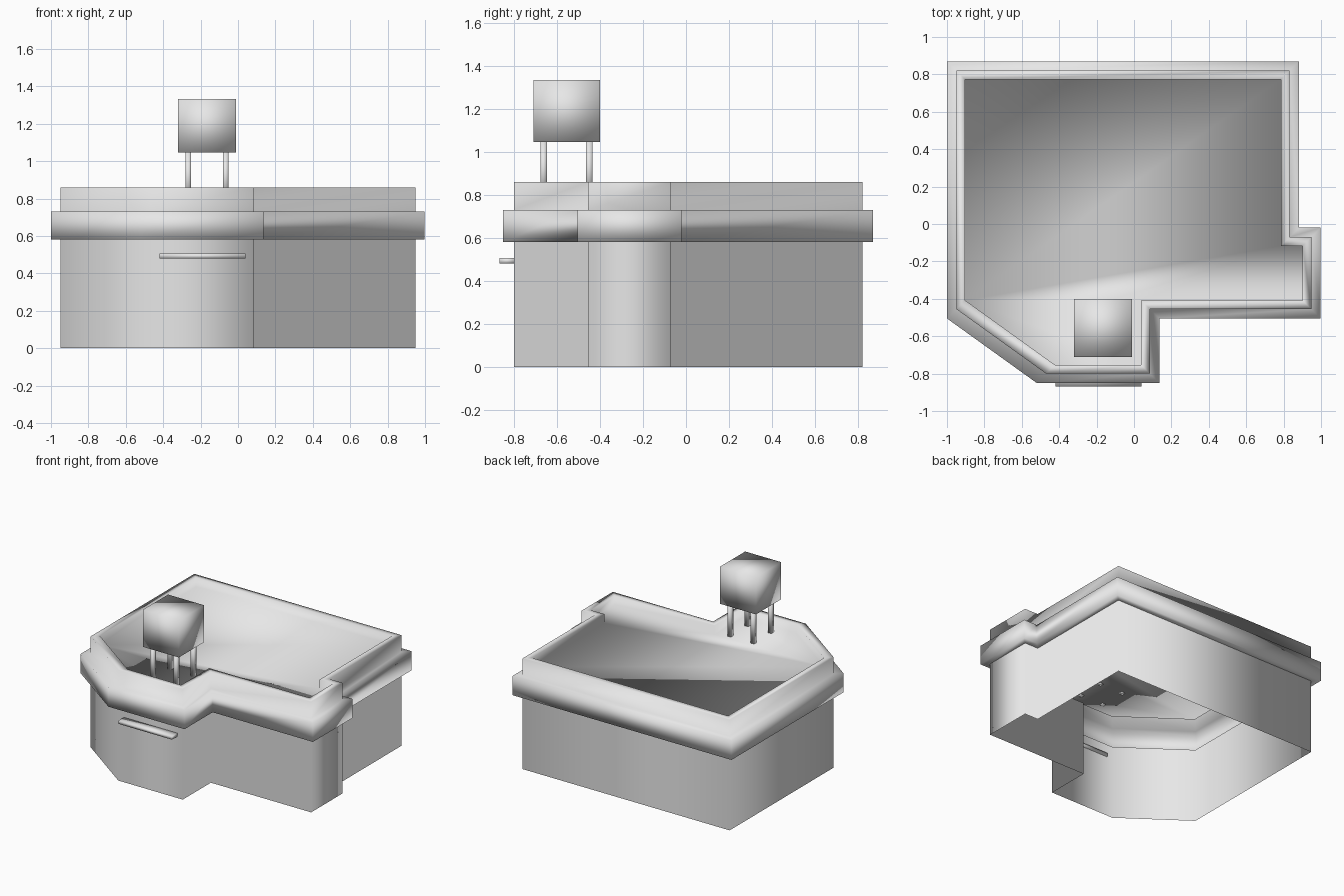
import bpy, bmesh
from mathutils import Vector

cube = bpy.data.objects.get("Cube")
if cube:
    bpy.data.objects.remove(cube, do_unlink=True)

# One plain grey for the whole building
grey = bpy.data.materials.new("plain grey")
grey.use_nodes = True
grey.diffuse_color = (0.8, 0.8, 0.8, 1)
grey.node_tree.nodes["Principled BSDF"].inputs["Base Color"].default_value = (0.8, 0.8, 0.8, 1)

# Footprint of the walls, counter-clockwise
FOOTPRINT = [Vector(p) for p in (
    (-0.95, 0.82), (-0.95, -0.455), (-0.47, -0.80), (0.085, -0.80), (0.085, -0.455),
    (0.948, -0.455), (0.948, -0.07), (0.832, -0.07), (0.832, 0.82))]


def finish(name, bm):
    mesh = bpy.data.meshes.new(name)
    bm.to_mesh(mesh)
    bm.free()
    for poly in mesh.polygons:
        poly.use_smooth = True
    mesh.materials.append(grey)
    obj = bpy.data.objects.new(name, mesh)
    bpy.context.collection.objects.link(obj)
    return obj


def outline(offset):
    """Footprint with each corner pushed out diagonally."""
    points = []
    for i, p in enumerate(FOOTPRINT):
        a = p - FOOTPRINT[i - 1]
        b = FOOTPRINT[(i + 1) % len(FOOTPRINT)] - p
        a.normalize()
        b.normalize()
        out = Vector((a.y + b.y, -a.x - b.x))
        points.append(p + offset * Vector((1 if out.x > 0 else -1, 1 if out.y > 0 else -1)))
    return points


def sweep(name, profile, cap=False):
    """Run an (offset, height) profile around the footprint."""
    bm = bmesh.new()
    rings = [[bm.verts.new((p.x, p.y, z)) for p in outline(o)] for o, z in profile]
    n = len(FOOTPRINT)
    for low, high in zip(rings, rings[1:]):
        for i in range(n):
            j = (i + 1) % n
            bm.faces.new((low[i], low[j], high[j], high[i]))
    if cap:
        bm.faces.new(rings[-1])
    return finish(name, bm)


def box(name, low, high):
    low, high = Vector(low), Vector(high)
    bm = bmesh.new()
    bmesh.ops.create_cube(bm, size=1)
    for v in bm.verts:
        v.co = (low + high) / 2 + v.co * (high - low)
    return finish(name, bm)


# Open-bottomed walls
sweep("walls", [(0, 0), (0, 0.58)])

# Cornice, parapet and sunken flat roof in one shell
sweep("cornice_and_roof", [(0, 0.58), (0.05, 0.58), (0.05, 0.73), (0, 0.73),
                           (0, 0.86), (-0.047, 0.86), (-0.047, 0.79)], cap=True)

# Ledge over the entrance
box("front_ledge", (-0.42, -0.868, 0.48), (0.04, -0.79, 0.505))

# Water tank on four legs
box("water_tank", (-0.322, -0.71, 1.045), (-0.012, -0.40, 1.333))
for side, x in (("right", -0.266), ("left", -0.066)):
    for end, y in (("front", -0.662), ("back", -0.45)):
        box(f"tank_leg_{end}_{side}", (x - 0.015, y - 0.015, 0.785), (x + 0.015, y + 0.015, 1.045))
